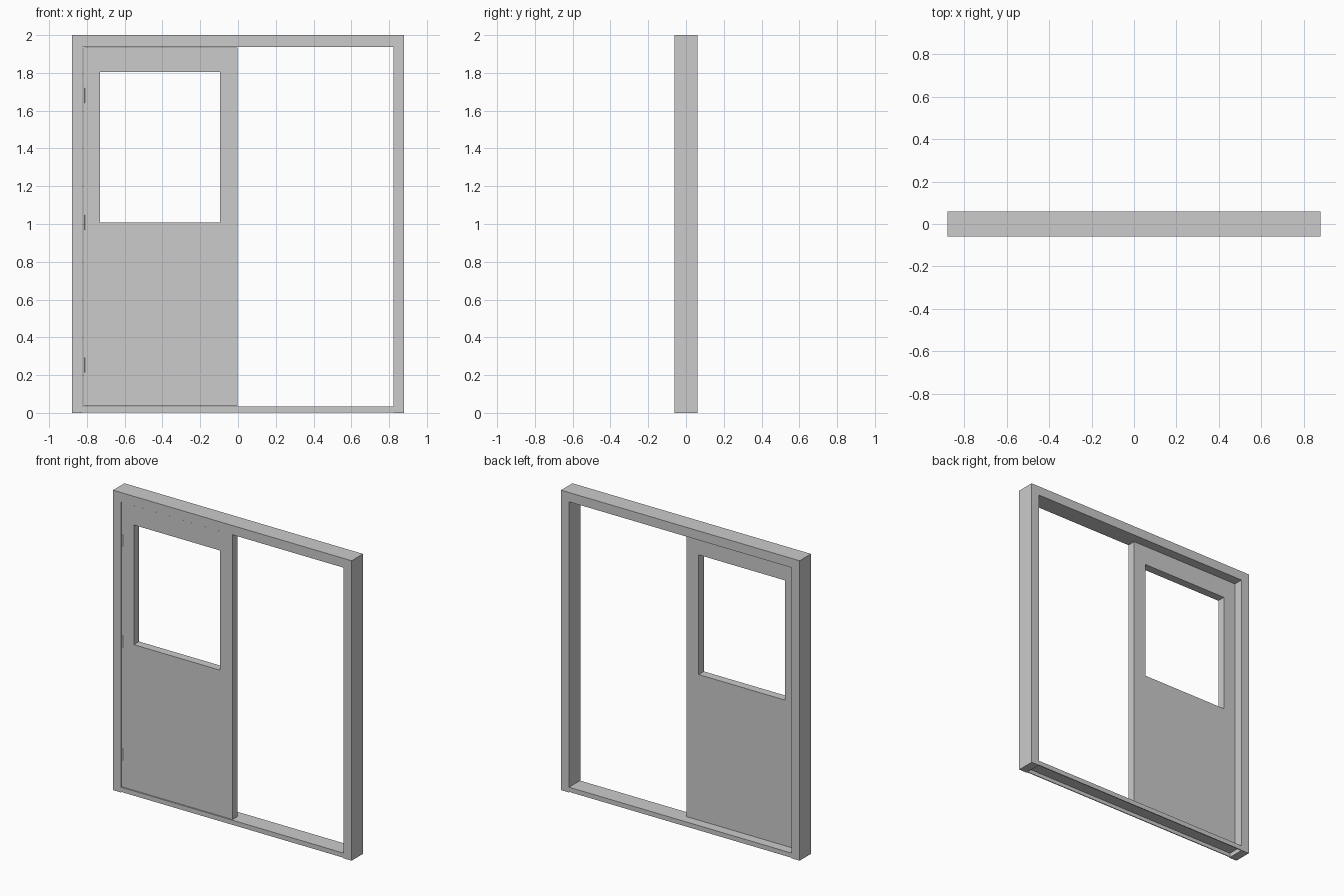
import bpy, bmesh

if "Cube" in bpy.data.objects:
    bpy.data.objects.remove(bpy.data.objects["Cube"])


def new_object(name, bm):
    bmesh.ops.recalc_face_normals(bm, faces=bm.faces)
    mesh = bpy.data.meshes.new(name)
    bm.to_mesh(mesh)
    bm.free()
    ob = bpy.data.objects.new(name, mesh)
    bpy.context.collection.objects.link(ob)
    return ob


def prism(name, outline, y0, y1, hole=None):
    """Extrude an XZ outline from y0 to y1, optionally with a matching hole."""
    bm = bmesh.new()
    front = [bm.verts.new((x, y0, z)) for x, z in outline]
    if hole:
        inner = [bm.verts.new((x, y0, z)) for x, z in hole]
        n = len(front)
        faces = [bm.faces.new((front[i], front[(i + 1) % n],
                               inner[(i + 1) % n], inner[i])) for i in range(n)]
    else:
        faces = [bm.faces.new(front)]
    ext = bmesh.ops.extrude_face_region(bm, geom=faces, use_keep_orig=True)
    for v in ext["geom"]:
        if isinstance(v, bmesh.types.BMVert):
            v.co.y = y1
    if hole:  # merge the four border strips into clean flat sides
        bmesh.ops.remove_doubles(bm, verts=bm.verts, dist=1e-6)
    return new_object(name, bm)


def rect(x0, x1, z0, z1):
    return [(x0, z0), (x1, z0), (x1, z1), (x0, z1)]


# Outer frame: two jambs and head in one U-shaped profile
W, IN, H, TOP, D = 0.88, 0.822, 2.0, 1.938, 0.06
prism("door_frame", [(-W, 0), (-IN, 0), (-IN, TOP), (IN, TOP),
                     (IN, 0), (W, 0), (W, H), (-W, H)], -D, D)

# Threshold: downward-open channel between the jambs
SILL, T, SD = 0.034, 0.006, 0.058
section = [(-SD, 0.003), (-SD, SILL), (SD, SILL), (SD, 0.003),
           (SD - T, 0.003), (SD - T, SILL - T), (-SD + T, SILL - T), (-SD + T, 0.003)]
bm = bmesh.new()
face = bm.faces.new([bm.verts.new((-IN, y, z)) for y, z in section])
ext = bmesh.ops.extrude_face_region(bm, geom=[face], use_keep_orig=True)
for v in ext["geom"]:
    if isinstance(v, bmesh.types.BMVert):
        v.co.x = IN
new_object("threshold", bm)

# Door leaf with window opening
prism("door_leaf", rect(-0.819, -0.002, 0.037, 1.935), -0.055, 0.0,
      rect(-0.73, -0.094, 1.008, 1.806))

# Hinge knuckles
for i, z in enumerate((0.253, 1.008, 1.68)):
    bpy.ops.mesh.primitive_cylinder_add(vertices=12, radius=0.005, depth=0.078,
                                        location=(-0.814, -0.055, z))
    hinge = bpy.context.object
    hinge.name = f"hinge_{i + 1}"
    bpy.ops.object.shade_smooth_by_angle()
